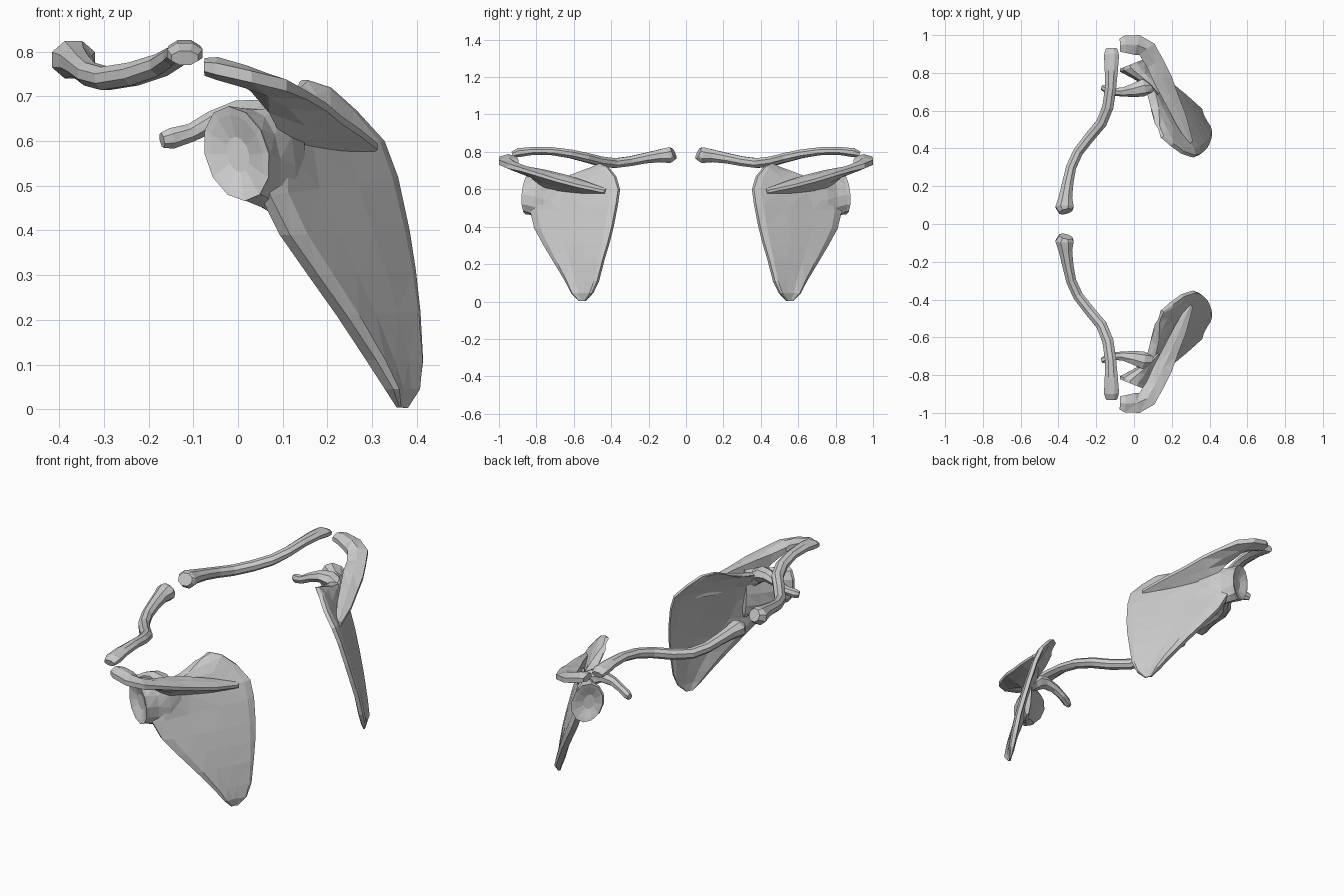
import bpy, bmesh
from math import sin, cos, pi
from mathutils import Vector as V


def loft(name, rings):
    """Closed low-poly skin through rings of equal point count."""
    bm = bmesh.new()
    vs = [[bm.verts.new(p) for p in r] for r in rings]
    n = len(rings[0])
    for a, b in zip(vs, vs[1:]):
        for i in range(n):
            j = (i + 1) % n
            bm.faces.new((a[i], a[j], b[j], b[i]))
    bm.faces.new(vs[0])
    bm.faces.new(vs[-1])
    bmesh.ops.triangulate(bm, faces=bm.faces[:])
    bmesh.ops.recalc_face_normals(bm, faces=bm.faces[:])
    me = bpy.data.meshes.new(name)
    bm.to_mesh(me)
    bm.free()
    ob = bpy.data.objects.new(name, me)
    bpy.context.collection.objects.link(ob)
    return ob


def ellipse(c, u, v, n=8):
    return [c + u * cos(2 * pi * (i + .5) / n) + v * sin(2 * pi * (i + .5) / n)
            for i in range(n)]


def tube(name, path, n=8):
    """Path entries: (centre, half width, half height); width stays horizontal."""
    rings = []
    for i, (c, w, h) in enumerate(path):
        t = (V(path[min(i + 1, len(path) - 1)][0]) - V(path[max(i - 1, 0)][0])).normalized()
        side = t.cross(V((0, 0, 1))).normalized()
        rings.append(ellipse(V(c), side * w, side.cross(t) * h, n))
    return loft(name, rings)


def mirror_y(ob):
    m = ob.modifiers.new("mirror", 'MIRROR')
    m.use_axis = (False, True, False)
    m.use_mirror_merge = False


# blade: rows of (medial border, lateral border, backward bulge)
rows = [
    ((.378, .538, .003), (.358, .572, .004), 0),
    ((.400, .500, .045), (.338, .608, .045), .004),
    ((.406, .470, .110), (.298, .640, .110), .008),
    ((.400, .442, .220), (.232, .700, .210), .012),
    ((.390, .415, .310), (.168, .754, .300), .016),
    ((.376, .392, .400), (.105, .803, .390), .018),
    ((.350, .369, .520), (.060, .825, .480), .016),
    ((.320, .358, .600), (.060, .795, .580), .012),
    ((.258, .378, .668), (.070, .735, .650), .008),
    ((.200, .420, .720), (.100, .630, .670), .004),
    ((.150, .460, .737), (.120, .545, .702), 0),
]
back = V((.82, .57, 0))
section = [(0, .010), (.07, .016), (.35, .010), (.65, .011), (.9, .023), (1, .014)]
rings = []
for m, l, b in rows:
    m, l = V(m), V(l)
    slim = min(1, (l - m).length / .15)
    front, rear = [], []
    for t, h in section:
        p = m.lerp(l, t) + back * (b * 4 * t * (1 - t))
        rear.append(p + back * h * slim)
        front.append(p - back * h * slim)
    rings.append(rear + front[::-1])
scapula = loft("scapula", rings)


# socket: neck widening to an egg-shaped rim, then a shallow dish
def socket_ring(x, y, z, rx, rz, n=12):
    pts = []
    for i in range(n):
        a = 2 * pi * i / n
        dx = rx * cos(a) - .25 * rx * sin(a)
        pts.append((x + dx, y + .4 * dx, z + rz * sin(a)))
    return pts


socket = loft("socket", [
    socket_ring(.135, .690, .540, .018, .130),
    socket_ring(.095, .745, .545, .034, .130),
    socket_ring(.045, .790, .560, .050, .110),
    socket_ring(.000, .835, .572, .073, .106),
    socket_ring(-.003, .850, .572, .072, .106),
    socket_ring(-.003, .845, .572, .058, .088),
    socket_ring(.000, .828, .570, .025, .040),
])


# spine: wedge from a wide root on the blade to a thin ridge, ending in the acromion
def spine_ring(root, ridge, z, h, up, down):
    q, r = V((*root, z)), V((*ridge, z))
    c = (q + r) / 2
    k = V((0, 0, 1))
    return [r + k * h * .5, c + k * (h + up * .35), q + k * (h * .5 + up),
            q - k * (h * .5 + down), c - k * (h + down * .35), r - k * h * .5]


spine = loft("spine_and_acromion", [spine_ring(*s) for s in [
    ((.288, .420), (.312, .438), .588, .014, .004, .010),
    ((.216, .540), (.276, .575), .617, .016, .020, .045),
    ((.164, .640), (.232, .690), .647, .017, .022, .060),
    ((.104, .752), (.198, .785), .676, .018, .020, .070),
    ((.070, .830), (.155, .870), .702, .019, .004, .030),
    ((.028, .895), (.108, .955), .725, .026, 0, 0),
    ((.005, .895), (.030, 1.000), .744, .026, 0, 0),
    ((-.040, .905), (-.050, .997), .762, .026, 0, 0),
    ((-.073, .912), (-.076, .982), .766, .020, 0, 0),
]])

# hooked coracoid process
coracoid = tube("coracoid", [
    ((.110, .715, .600), .025, .030),
    ((.080, .725, .635), .038, .040),
    ((.045, .722, .655), .048, .040),
    ((.000, .710, .662), .038, .030),
    ((-.055, .700, .645), .026, .024),
    ((-.105, .700, .619), .021, .021),
    ((-.150, .716, .606), .021, .024),
    ((-.170, .724, .602), .014, .018),
], 7)

# fuse the scapula parts into one bone
bpy.context.view_layer.objects.active = scapula
for part in (socket, spine, coracoid):
    m = scapula.modifiers.new("fuse", 'BOOLEAN')
    m.operation = 'UNION'
    m.solver = 'EXACT'
    m.object = part
    bpy.ops.object.modifier_apply(modifier=m.name)
    bpy.data.objects.remove(part)
mirror_y(scapula)

# S-shaped collar bone
clavicle = tube("clavicle", [
    ((-.362, .066, .793), .038, .034),
    ((-.368, .090, .782), .052, .046),
    ((-.362, .145, .778), .038, .036),
    ((-.350, .220, .766), .032, .030),
    ((-.333, .300, .750), .029, .028),
    ((-.297, .380, .740), .029, .028),
    ((-.235, .460, .750), .030, .028),
    ((-.172, .535, .770), .031, .027),
    ((-.138, .620, .790), .032, .025),
    ((-.124, .720, .804), .032, .023),
    ((-.120, .820, .805), .038, .023),
    ((-.119, .895, .796), .043, .026),
    ((-.119, .928, .786), .032, .018),
])
mirror_y(clavicle)
